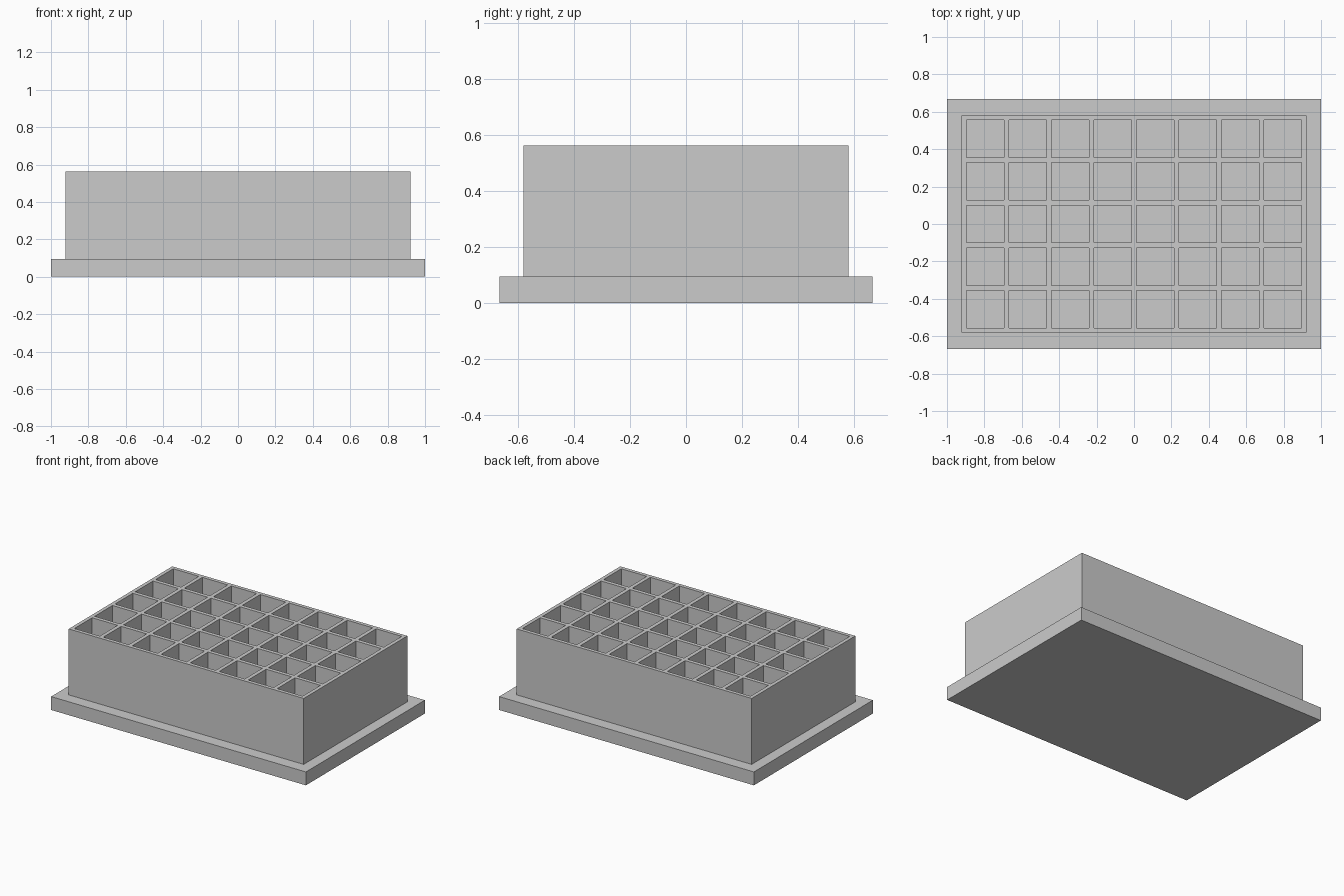
import bpy, bmesh

cube = bpy.data.objects.get("Cube")
if cube:
    bpy.data.objects.remove(cube, do_unlink=True)

COLS, ROWS = 8, 5
PITCH, CELL = 0.2275, 0.2
BODY = (0.9225, 0.581)         # half width and half depth of the cell block
FLANGE = (1.0, 0.667)          # half width and half depth of the base
BASE_TOP, TOP = 0.095, 0.563

grey = bpy.data.materials.new("plain grey")
grey.use_nodes = True
grey.diffuse_color = (0.6, 0.6, 0.6, 1)
grey.node_tree.nodes["Principled BSDF"].inputs["Base Color"].default_value = (0.6, 0.6, 0.6, 1)


def finish(bm, name):
    bmesh.ops.recalc_face_normals(bm, faces=bm.faces)
    mesh = bpy.data.meshes.new(name)
    bm.to_mesh(mesh)
    bm.free()
    mesh.materials.append(grey)
    obj = bpy.data.objects.new(name, mesh)
    bpy.context.collection.objects.link(obj)
    return obj


def wall_lines(count, half):
    """Coordinates of every wall face along one axis."""
    lines = [-half]
    for i in range(count):
        middle = (i - (count - 1) / 2) * PITCH
        lines += [middle - CELL / 2, middle + CELL / 2]
    return lines + [half]


# Flanged base plate, which is also the floor of the cells
bm = bmesh.new()
bmesh.ops.create_cube(bm, size=1)
for v in bm.verts:
    v.co.x *= 2 * FLANGE[0]
    v.co.y *= 2 * FLANGE[1]
    v.co.z = BASE_TOP if v.co.z > 0 else 0
finish(bm, "base_plate")

# Block of square cells: a flat lattice pulled up into walls
xs, ys = wall_lines(COLS, BODY[0]), wall_lines(ROWS, BODY[1])
bm = bmesh.new()
grid = [[bm.verts.new((x, y, BASE_TOP)) for y in ys] for x in xs]
for i in range(len(xs) - 1):
    for j in range(len(ys) - 1):
        if i % 2 and j % 2:
            continue           # open cell
        bm.faces.new((grid[i][j], grid[i + 1][j], grid[i + 1][j + 1], grid[i][j + 1]))
pulled = bmesh.ops.extrude_face_region(bm, geom=bm.faces[:], use_keep_orig=True)
for item in pulled["geom"]:
    if isinstance(item, bmesh.types.BMVert):
        item.co.z = TOP
finish(bm, "cell_block")
